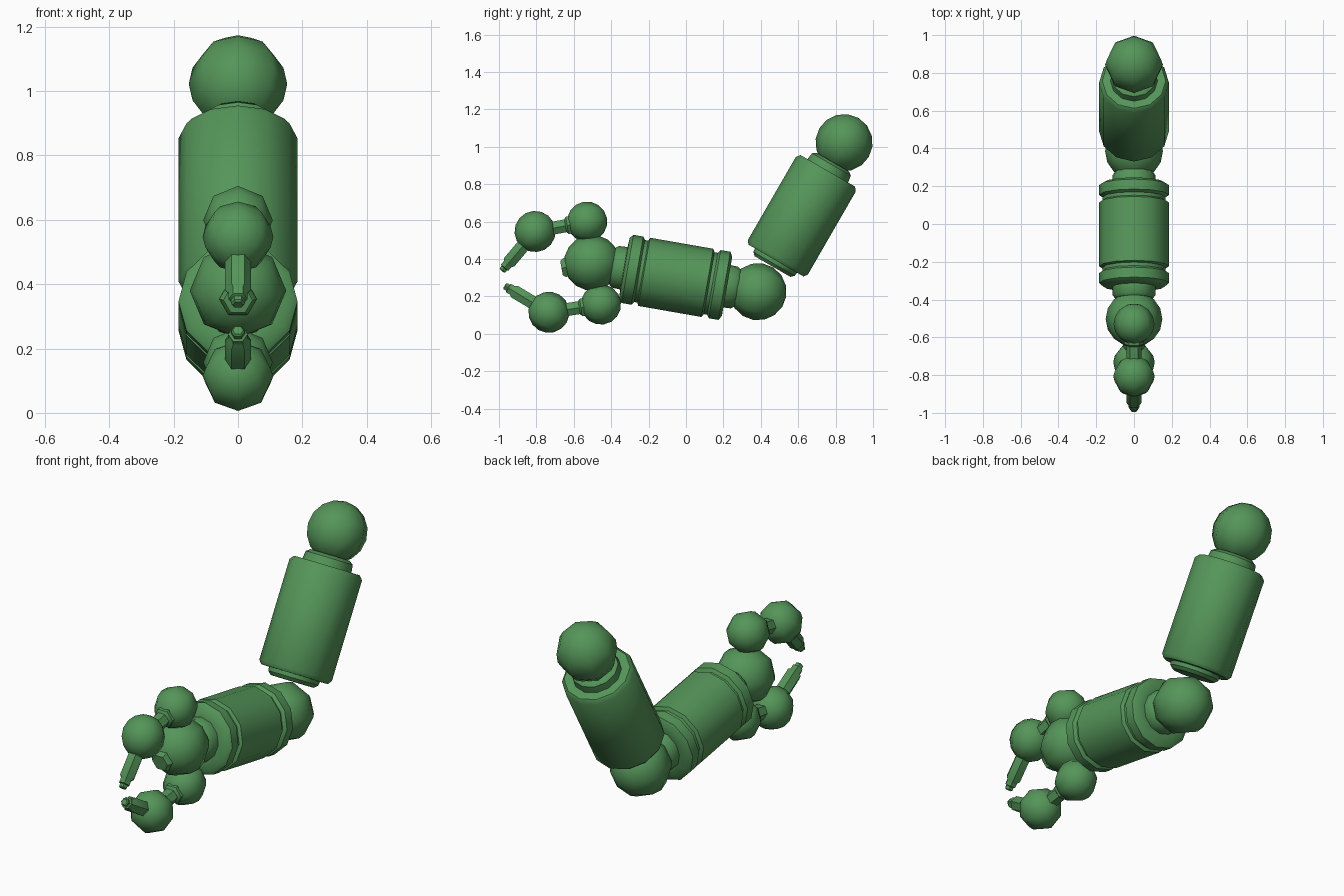
import bpy, bmesh, math
from mathutils import Vector

if "Cube" in bpy.data.objects:
    bpy.data.objects.remove(bpy.data.objects["Cube"])

mat = bpy.data.materials.new("green")
mat.diffuse_color = (0.09, 0.3, 0.1, 1)
mat.use_nodes = True
mat.node_tree.nodes["Principled BSDF"].inputs["Base Color"].default_value = mat.diffuse_color


def lathe(name, profile, origin, target, sides, smooth):
    """Spin (distance, radius) points round the line origin -> target; points are (y, z)."""
    o = Vector((0, *origin))
    a = (Vector((0, *target)) - o).normalized()
    u = Vector((1, 0, 0))
    v = a.cross(u)
    bm = bmesh.new()
    rings = []
    for d, r in profile:
        if r == 0:
            rings.append([bm.verts.new(o + a * d)])
            continue
        rings.append([bm.verts.new(o + a * d + r * (u * math.cos(t) + v * math.sin(t)))
                      for t in (2 * math.pi * i / sides for i in range(sides))])
    for p, q in zip(rings, rings[1:]):
        for i in range(sides):
            j = (i + 1) % sides
            if len(p) == 1:
                bm.faces.new((p[0], q[i], q[j]))
            elif len(q) == 1:
                bm.faces.new((p[i], q[0], p[j]))
            else:
                bm.faces.new((p[i], q[i], q[j], p[j]))
    for ring in (rings[0], rings[-1]):
        if len(ring) > 1:
            bm.faces.new(ring)
    bmesh.ops.recalc_face_normals(bm, faces=bm.faces)
    me = bpy.data.meshes.new(name)
    bm.to_mesh(me)
    bm.free()
    me.materials.append(mat)
    ob = bpy.data.objects.new(name, me)
    bpy.context.collection.objects.link(ob)
    bpy.ops.object.select_all(action='DESELECT')
    ob.select_set(True)
    bpy.context.view_layer.objects.active = ob
    bpy.ops.object.shade_smooth_by_angle(angle=math.radians(smooth))


def ball(name, centre, target, r):
    """Eight-sided ball with its pole along the limb."""
    n = 8
    prof = [(-r * math.cos(math.pi * i / n),
             r * math.sin(math.pi * i / n) if 0 < i < n else 0) for i in range(n + 1)]
    lathe(name, prof, centre, target, 8, 60)


shoulder, elbow, palm = (0.845, 1.022), (0.385, 0.225), (-0.503, 0.38)

# Joints of the arm
ball("shoulder_joint", shoulder, elbow, 0.153)
ball("elbow_joint", elbow, palm, 0.153)
ball("palm_joint", palm, (-1.503, 0.2), 0.15)

# Upper arm: chamfered drum with a collar at both ends
lathe("upper_arm", [(0.12, 0.10), (0.135, 0.12), (0.174, 0.125), (0.174, 0.168), (0.195, 0.185),
                    (0.708, 0.185), (0.728, 0.17), (0.728, 0.13), (0.748, 0.128), (0.765, 0.11)],
      shoulder, elbow, 12, 40)

# Forearm: main drum, grooves, end rings and collars
lathe("forearm", [(0.11, 0.10), (0.128, 0.113), (0.168, 0.115), (0.168, 0.16), (0.182, 0.185),
                  (0.235, 0.185), (0.247, 0.168), (0.265, 0.168), (0.275, 0.185),
                  (0.618, 0.185), (0.625, 0.168), (0.643, 0.168), (0.655, 0.185),
                  (0.708, 0.185), (0.725, 0.165), (0.728, 0.115), (0.775, 0.113), (0.79, 0.10)],
      elbow, palm, 12, 40)

# Plug in the middle of the palm
lathe("palm_plug", [(0.1, 0.058), (0.15, 0.058), (0.165, 0.045)],
      palm, (-1.503, 0.2), 6, 40)

# Two fingers: knuckle, link, middle joint and stepped tip
for side, knuckle, middle, tip in (
        ("upper", (-0.529, 0.599), (-0.807, 0.547), (-0.981, 0.34)),
        ("lower", (-0.455, 0.157), (-0.733, 0.115), (-0.973, 0.259))):
    ball(side + "_knuckle", knuckle, middle, 0.108)
    ball(side + "_finger_joint", middle, tip, 0.11)
    lathe(side + "_finger_link", [(0.08, 0.054), (0.108, 0.054), (0.118, 0.04), (0.2, 0.04)],
          knuckle, middle, 6, 40)
    lathe(side + "_fingertip", [(0.08, 0.041), (0.215, 0.041), (0.227, 0.03), (0.252, 0.03),
                                (0.256, 0.022), (0.27, 0.022), (0.276, 0.016)],
          middle, tip, 6, 40)
